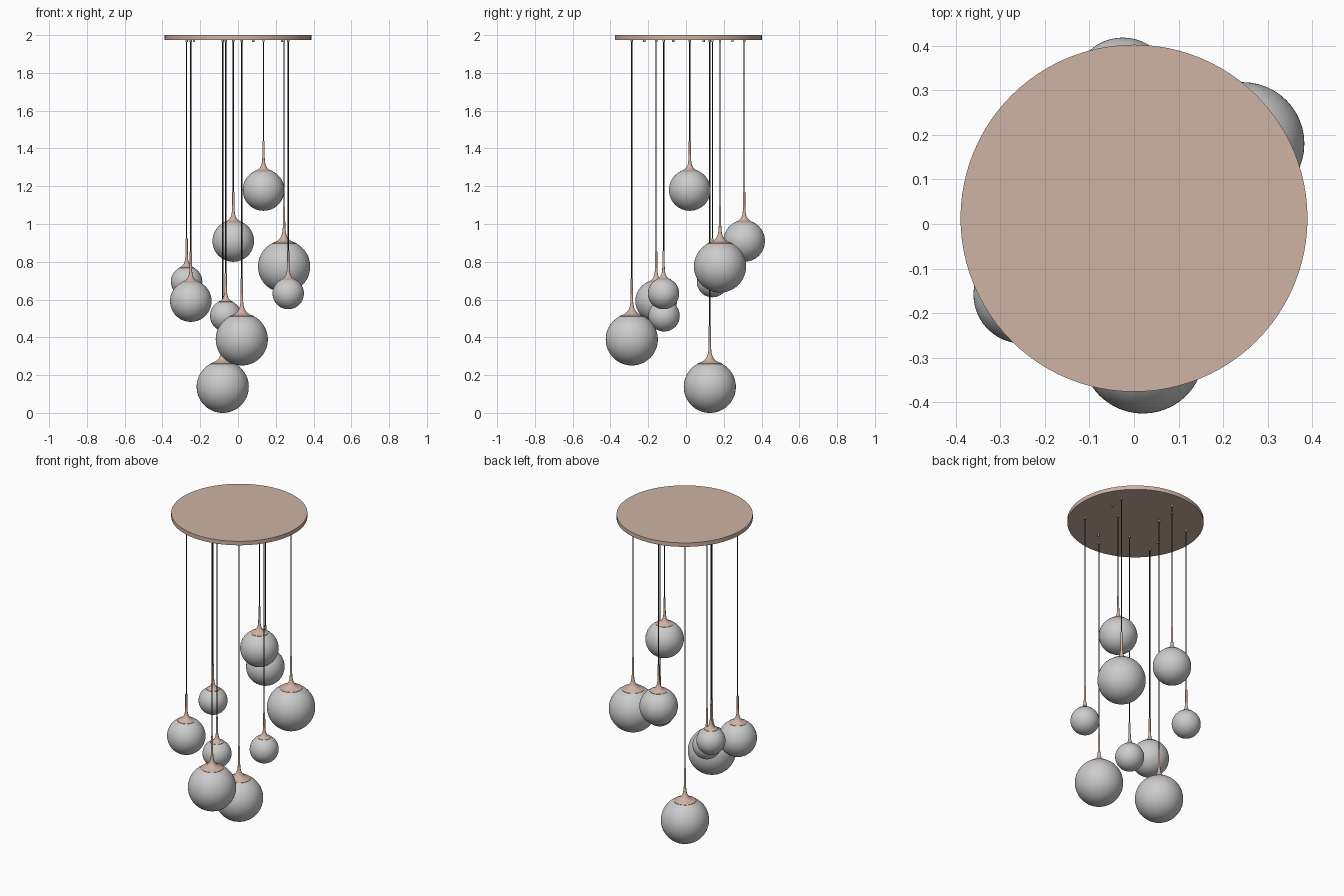
import bpy, bmesh, math

if "Cube" in bpy.data.objects:
    bpy.data.objects.remove(bpy.data.objects["Cube"])

CX, CY = 0.0, 0.013          # canopy centre
Z_UNDER = 1.975              # underside of canopy


def material(name, rgb):
    m = bpy.data.materials.new(name)
    m.diffuse_color = (*rgb, 1)
    m.use_nodes = True
    m.node_tree.nodes["Principled BSDF"].inputs["Base Color"].default_value = m.diffuse_color
    return m


copper = material("copper", (0.62, 0.45, 0.37))
black = material("black_cord", (0.03, 0.03, 0.03))


def finish(bm, name, mat=None, angle=40):
    bmesh.ops.recalc_face_normals(bm, faces=bm.faces)
    me = bpy.data.meshes.new(name)
    bm.to_mesh(me)
    bm.free()
    ob = bpy.data.objects.new(name, me)
    bpy.context.collection.objects.link(ob)
    if mat:
        me.materials.append(mat)
    bpy.ops.object.select_all(action='DESELECT')
    ob.select_set(True)
    bpy.context.view_layer.objects.active = ob
    bpy.ops.object.shade_smooth_by_angle(angle=math.radians(angle))
    return ob


def lathe(name, profile, x, y, mat=None, sides=32):
    """Revolve (radius, z) points around a vertical axis, capping both ends."""
    bm = bmesh.new()
    rings = []
    for r, z in profile:
        rings.append([bm.verts.new((x + r * math.cos(2 * math.pi * i / sides),
                                    y + r * math.sin(2 * math.pi * i / sides), z))
                      for i in range(sides)])
    for a, b in zip(rings, rings[1:]):
        for i in range(sides):
            j = (i + 1) % sides
            bm.faces.new((a[i], a[j], b[j], b[i]))
    bm.faces.new(rings[0])
    bm.faces.new(rings[-1])
    return finish(bm, name, mat)


def globe(name, x, y, z, r):
    bm = bmesh.new()
    bmesh.ops.create_uvsphere(bm, u_segments=48, v_segments=32, radius=r)
    bmesh.ops.translate(bm, verts=bm.verts, vec=(x, y, z))
    return finish(bm, name)


# Round ceiling plate
lathe("canopy", [(0.389, Z_UNDER), (0.389, 2.0)], CX, CY, copper, 96)

# Four mounting screws under the plate
for k in range(4):
    a = math.radians(19 + 90 * k)
    lathe(f"screw_{k}", [(0.006, 1.963), (0.006, Z_UNDER)],
          CX + 0.247 * math.cos(a), CY + 0.247 * math.sin(a), copper, 16)

# Pendants: x, y, globe centre z, globe radius, top of the flared cap
pendants = [
    (0.135, 0.020, 1.180, 0.110, 1.440),
    (-0.025, 0.308, 0.910, 0.110, 1.170),
    (0.244, 0.180, 0.775, 0.138, 1.093),
    (-0.272, 0.140, 0.695, 0.083, 0.922),
    (-0.250, -0.158, 0.592, 0.110, 0.855),
    (0.266, -0.119, 0.632, 0.083, 0.858),
    (-0.065, -0.116, 0.514, 0.083, 0.740),
    (0.020, -0.287, 0.389, 0.138, 0.710),
    (-0.081, 0.126, 0.138, 0.138, 0.460),
]

for k, (x, y, z, r, top) in enumerate(pendants):
    globe(f"globe_{k}", x, y, z, r)
    # trumpet-shaped cap: slim neck flaring out onto the globe
    rim = 0.47 * r
    base = z + math.sqrt(r * r - rim * rim)
    h = top - base
    cap = [(rim, base - 0.001), (rim, base + 0.002)]
    for t in (0.04, 0.08, 0.13, 0.19, 0.26, 0.35, 0.46, 0.6, 0.8, 1.0):
        cap.append((0.006 + (rim - 0.006) * math.exp(-t * 8.5) * (1 - t), base + h * t))
    # keep the flare just outside the globe surface
    cap = [(q, max(w, z + math.sqrt(r * r - q * q) + 0.001)) if i else (q, w)
           for i, (q, w) in enumerate(cap)]
    lathe(f"cap_{k}", cap, x, y, copper, 32)
    # cord and its grip at the plate
    lathe(f"cord_{k}", [(0.003, top - 0.01), (0.003, Z_UNDER)], x, y, black, 12)
    lathe(f"cord_grip_{k}", [(0.006, 1.963), (0.006, Z_UNDER)], x, y, copper, 16)
